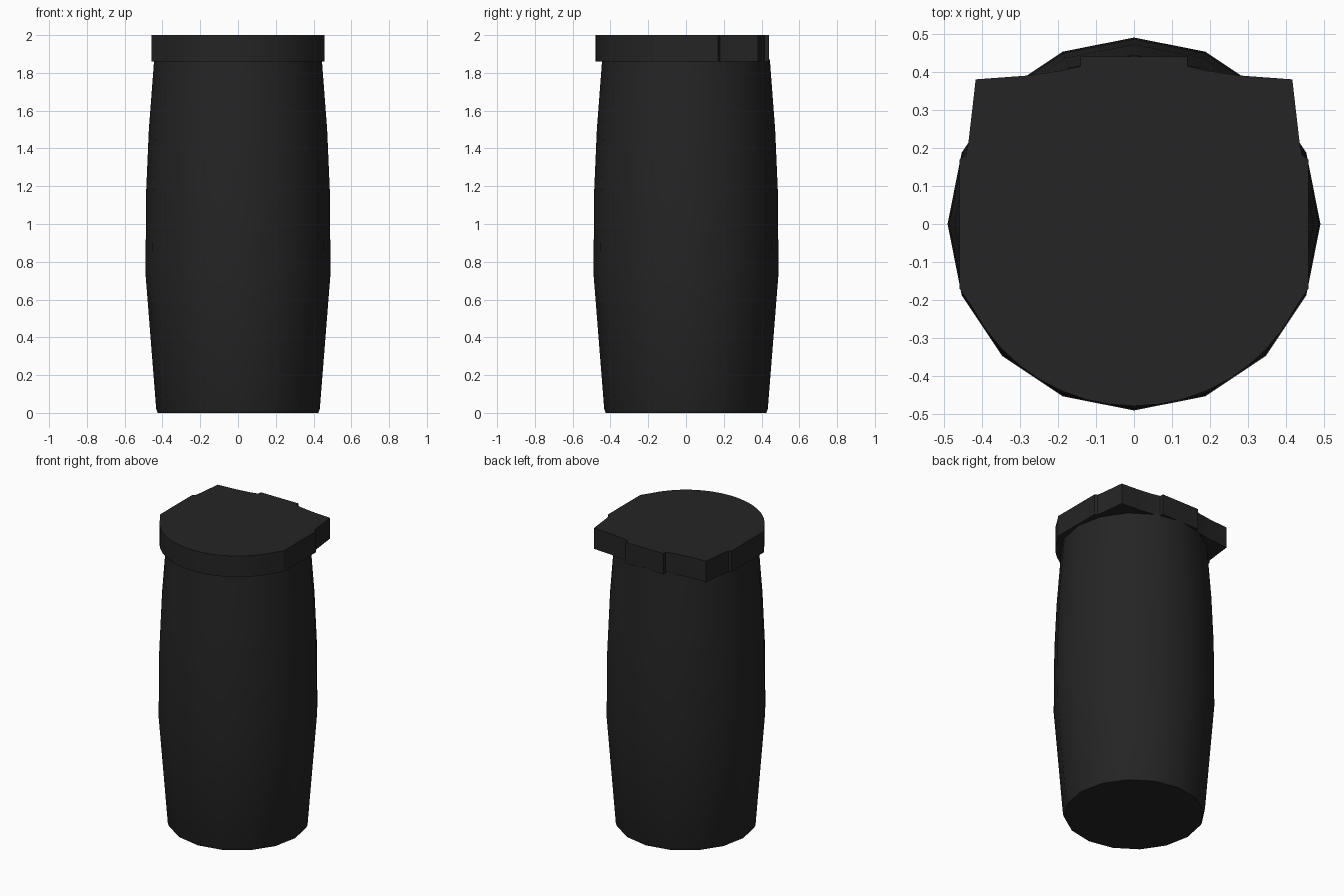
import bpy
import bmesh
from math import cos, sin, tau, radians

if "Cube" in bpy.data.objects:
    bpy.data.objects.remove(bpy.data.objects["Cube"], do_unlink=True)

COLOUR = (0.018, 0.018, 0.018, 1)
black = bpy.data.materials.new("matte black")
black.use_nodes = True
black.diffuse_color = COLOUR
black.node_tree.nodes["Principled BSDF"].inputs["Base Color"].default_value = COLOUR


def finish(name, bm, angle):
    bmesh.ops.recalc_face_normals(bm, faces=bm.faces)
    mesh = bpy.data.meshes.new(name)
    bm.to_mesh(mesh)
    bm.free()
    obj = bpy.data.objects.new(name, mesh)
    bpy.context.collection.objects.link(obj)
    mesh.materials.append(black)
    bpy.ops.object.select_all(action="DESELECT")
    obj.select_set(True)
    bpy.context.view_layer.objects.active = obj
    bpy.ops.object.shade_smooth_by_angle(angle=radians(angle))


# Barrel-shaped body: rings of (radius, height)
PROFILE = [(0.425, 0), (0.433, 0.02), (0.49, 0.74), (0.486, 1.18),
           (0.472, 1.5), (0.444, 1.87)]
SIDES = 16
bm = bmesh.new()
rings = [[bm.verts.new((r * cos(i * tau / SIDES), r * sin(i * tau / SIDES), z))
          for i in range(SIDES)] for r, z in PROFILE]
for low, high in zip(rings, rings[1:]):
    for i in range(SIDES):
        j = (i + 1) % SIDES
        bm.faces.new((low[i], low[j], high[j], high[i]))
bm.faces.new(rings[0][::-1])
bm.faces.new(rings[-1])
finish("body", bm, 35)

# Cap: rounded front, flat flanks, square back corners and a small back tab
ARC_STEPS = 9
half = [(0.478 * sin(a), -0.478 * cos(a))
        for a in (radians(70) * i / ARC_STEPS for i in range(ARC_STEPS))]
half += [(0.458, -0.17), (0.458, 0.17), (0.442, 0.18), (0.435, 0.215),
         (0.416, 0.38), (0.28, 0.39), (0.19, 0.403), (0.14, 0.415), (0.14, 0.44)]
outline = half + [(-x, y) for x, y in half[:0:-1]]
bm = bmesh.new()
base = bm.faces.new([bm.verts.new((x, y, 1.86)) for x, y in outline])
extruded = bmesh.ops.extrude_face_region(bm, geom=[base])["geom"]
top_verts = [v for v in extruded if isinstance(v, bmesh.types.BMVert)]
bmesh.ops.translate(bm, verts=top_verts, vec=(0, 0, 0.14))
finish("cap", bm, 20)
